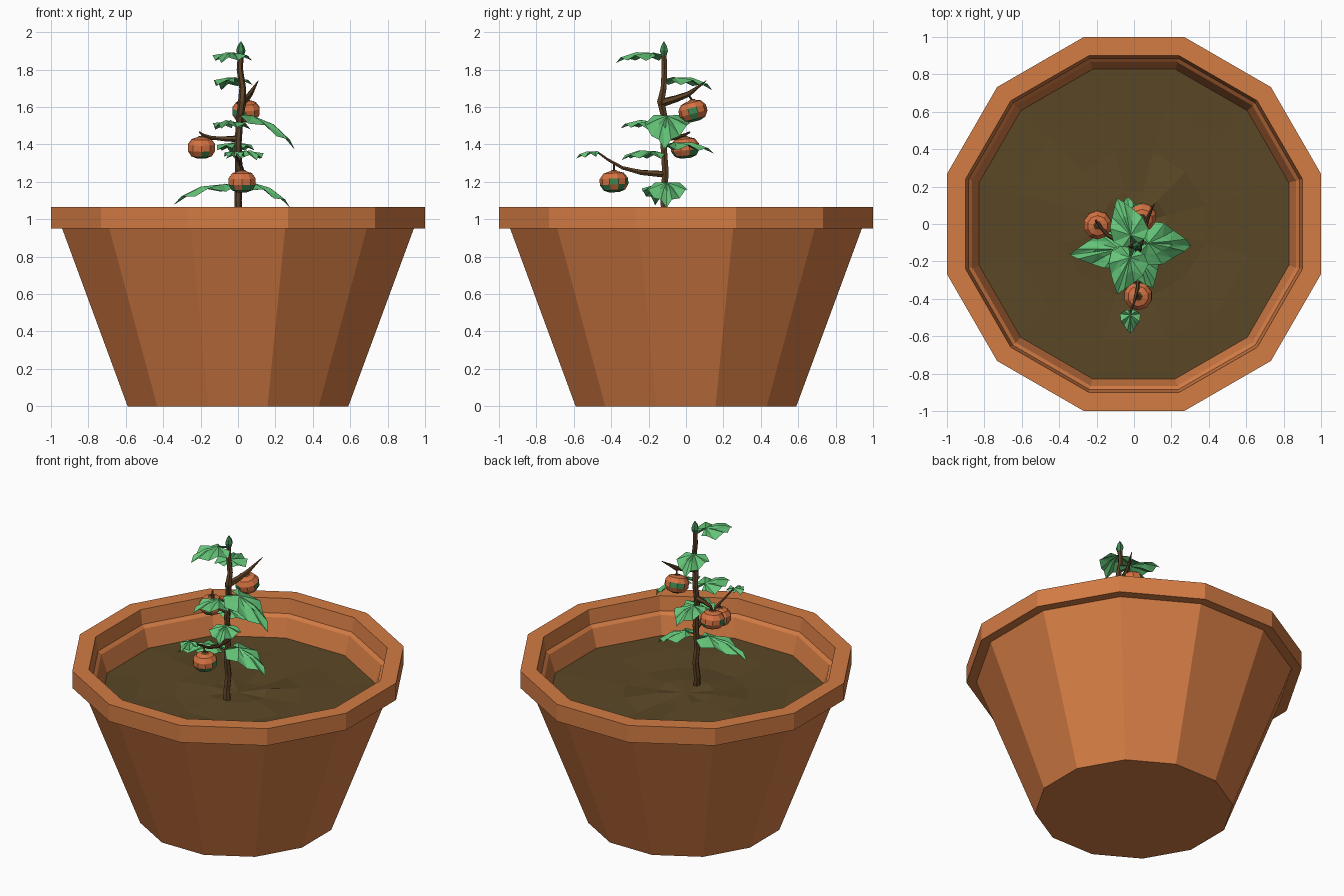
import bpy, bmesh, math, random
from mathutils import Vector, Matrix

if "Cube" in bpy.data.objects:
    bpy.data.objects.remove(bpy.data.objects["Cube"])

random.seed(4)


def srgb(r, g, b):
    return tuple(((c / 255 + 0.055) / 1.055) ** 2.4 for c in (r, g, b)) + (1,)


def material(name, *rgb):
    m = bpy.data.materials.new(name)
    m.diffuse_color = srgb(*rgb)
    m.use_nodes = True
    m.node_tree.nodes["Principled BSDF"].inputs["Base Color"].default_value = m.diffuse_color
    return m


TERRACOTTA = material("terracotta", 212, 124, 68)
SOIL = material("soil", 90, 71, 38)
BARK = material("bark", 94, 66, 38)
LEAF = material("leaf green", 100, 196, 120)
DARK = material("dark green", 62, 134, 80)
FRUIT = material("fruit orange", 212, 114, 66)


def finish(name, bm, *mats, normals=True):
    if normals:
        bmesh.ops.recalc_face_normals(bm, faces=bm.faces)
    me = bpy.data.meshes.new(name)
    bm.to_mesh(me)
    bm.free()
    for m in mats:
        me.materials.append(m)
    ob = bpy.data.objects.new(name, me)
    bpy.context.collection.objects.link(ob)
    return ob


def skin(bm, rings):
    for a, b in zip(rings, rings[1:]):
        n = len(a)
        for i in range(n):
            j = (i + 1) % n
            bm.faces.new((a[i], a[j], b[j], b[i]))


def lathe_ring(bm, apothem, z, n=12, jitter=0.0):
    r = apothem / math.cos(math.pi / n)
    return [bm.verts.new((r * math.cos((i + .5) * math.tau / n),
                          r * math.sin((i + .5) * math.tau / n),
                          z + random.uniform(-jitter, jitter))) for i in range(n)]


def tube(name, pts, radii, mat, sides=6):
    bm = bmesh.new()
    pts = [Vector(p) for p in pts]
    rings = []
    for k, (p, r) in enumerate(zip(pts, radii)):
        d = pts[min(k + 1, len(pts) - 1)] - pts[max(k - 1, 0)]
        q = Vector((0, 0, 1)).rotation_difference(d.normalized())
        rings.append([bm.verts.new(p + q @ Vector((r * math.cos(i * math.tau / sides),
                                                   r * math.sin(i * math.tau / sides), 0)))
                      for i in range(sides)])
    skin(bm, rings)
    bm.faces.new(rings[0])
    bm.faces.new(rings[-1])
    return finish(name, bm, mat)


# Pot: twelve-sided profile, out over the rim and down inside
bm = bmesh.new()
profile = [(.59, 0), (.94, .95), (1, .95), (1, 1.065), (.90, 1.065),
           (.885, .97), (.865, .95), (.815, .79)]
rings = [lathe_ring(bm, a, z) for a, z in profile]
skin(bm, rings)
bm.faces.new(rings[0])
bm.faces.new(rings[-1])
finish("pot", bm, TERRACOTTA)

# Soil: slightly uneven disc
bm = bmesh.new()
rings = [lathe_ring(bm, .83, .83), lathe_ring(bm, .62, .83, jitter=.012),
         lathe_ring(bm, .38, .835, jitter=.02), lathe_ring(bm, .17, .835, jitter=.015)]
skin(bm, rings)
hub = bm.verts.new((0, 0, .835))
for i in range(12):
    bm.faces.new((rings[-1][i], rings[-1][(i + 1) % 12], hub))
finish("soil", bm, SOIL)

# Main stem and its green bud
tube("stem", [(.01, -.13, .80), (0, -.12, .9), (.005, -.11, 1.0), (0, -.12, 1.1), (.005, -.11, 1.25),
              (0, -.12, 1.4), (.008, -.11, 1.52), (.022, -.135, 1.63), (.025, -.12, 1.7),
              (.01, -.115, 1.8), (.015, -.118, 1.9)],
     [.024, .022, .021, .02, .02, .019, .019, .022, .018, .017, .015], BARK)
tube("bud", [(.015, -.118, 1.875), (.015, -.118, 1.90), (.015, -.118, 1.925), (.015, -.118, 1.95)],
     [.016, .025, .018, .002], DARK)

# Three tapering branches
tube("front_branch", [(0, -.11, 1.24), (.02, -.24, 1.25), (.02, -.34, 1.275), (0, -.42, 1.32), (-.02, -.475, 1.36)],
     [.019, .015, .010, .007, .005], BARK)
tube("left_branch", [(.005, -.115, 1.43), (-.07, -.1, 1.43), (-.14, -.06, 1.435), (-.185, -.01, 1.45), (-.205, .02, 1.465)],
     [.019, .014, .011, .008, .005], BARK)
tube("back_branch", [(.015, -.135, 1.62), (.045, -.05, 1.645), (.065, .015, 1.67), (.108, .108, 1.74)],
     [.024, .019, .015, .002], BARK)


# Fruits: flattened lobed balls, some lower faces still green
def fruit(name, c, top, tilt):
    bm = bmesh.new()
    prof = [(.025, -.056), (.055, -.044), (.073, -.014), (.072, .018), (.052, .046), (.022, .056)]
    rings = [lathe_ring(bm, r, z, 10) for r, z in prof]
    skin(bm, rings)
    bm.faces.new(rings[0])
    bm.faces.new(rings[-1])
    for f in bm.faces:
        z = f.calc_center_median().z
        f.material_index = int(z < -.04 or (z < .01 and random.random() < .4))
    bm.transform(Matrix.Translation(c) @ Matrix.Rotation(tilt, 4, 'X'))
    finish(name, bm, FRUIT, DARK)
    c = Vector(c)
    tube(name + "_cap", [c + Vector((0, 0, .05)), c + Vector((0, 0, .064))], [.034, .012], BARK)
    tube(name + "_stalk", [c + Vector((0, 0, .055)), top], [.006, .005], BARK, 5)


fruit("front_fruit", (.022, -.385, 1.2), (.012, -.385, 1.30), .05)
fruit("left_fruit", (-.195, -.005, 1.382), (-.19, 0, 1.455), .1)
fruit("back_fruit", (.043, .037, 1.578), (.065, .012, 1.665), .25)

# Leaves: pleated heart-shaped fans, arched and drooping at the sides
HALF = [(-.10, .22), (-.08, .62), (.12, 1.0), (.38, .92), (.62, .62), (.82, .27)]
OUTLINE = HALF + [(1, 0)] + [(t, -s) for t, s in reversed(HALF)]


def leaf(name, base, tip, width, stem_at=None):
    base, tip = Vector(base), Vector(tip)
    d = tip - base
    side = Vector((-d.y, d.x, 0)).normalized()
    up = d.cross(side).normalized()
    L = d.length

    def place(t, s, pleat):
        h = .5 * L * t * (1 - t) - .3 * width * abs(s) + pleat
        return base + d * t + side * (width * s) + up * h

    bm = bmesh.new()
    hub = bm.verts.new(place(.08, 0, 0))
    mid, rim = [], []
    for k, (t, s) in enumerate(OUTLINE):
        p = .013 if k % 2 else -.013
        mid.append(bm.verts.new(place(.08 + (t - .08) * .5, s * .5, p * .5)))
        rim.append(bm.verts.new(place(t, s, 0 if s == 0 else p)))
    for i in range(len(rim) - 1):
        bm.faces.new((hub, mid[i + 1], mid[i]))
        bm.faces.new((mid[i], mid[i + 1], rim[i]))
        bm.faces.new((mid[i + 1], rim[i + 1], rim[i]))
    bm.normal_update()
    if sum(f.normal.z for f in bm.faces) < 0:
        bmesh.ops.reverse_faces(bm, faces=bm.faces)
    finish(name, bm, LEAF, normals=False)
    root = stem_at or (.008, -.118, base.z - .015)
    tube(name + "_stalk", [root, place(.08, 0, -.002)], [.008, .005], DARK, 5)


leaf("top_front_leaf", (-.015, -.16, 1.885), (-.09, -.375, 1.835), .105)
leaf("upper_back_leaf", (-.01, -.08, 1.755), (-.09, .14, 1.69), .10)
leaf("middle_front_leaf", (-.02, -.15, 1.515), (-.09, -.35, 1.485), .10)
leaf("middle_right_leaf", (.05, -.10, 1.56), (.305, -.115, 1.37), .12)
leaf("middle_back_leaf", (-.01, -.08, 1.405), (-.035, .15, 1.35), .10)
leaf("lower_front_leaf", (.02, -.155, 1.36), (.10, -.345, 1.315), .10)
leaf("lower_left_leaf", (-.05, -.13, 1.185), (-.345, -.165, 1.075), .10)
leaf("lower_right_leaf", (.05, -.10, 1.20), (.28, -.105, 1.06), .11)
leaf("branch_leaf", (-.02, -.475, 1.36), (-.02, -.585, 1.325), .055, (-.02, -.47, 1.355))
